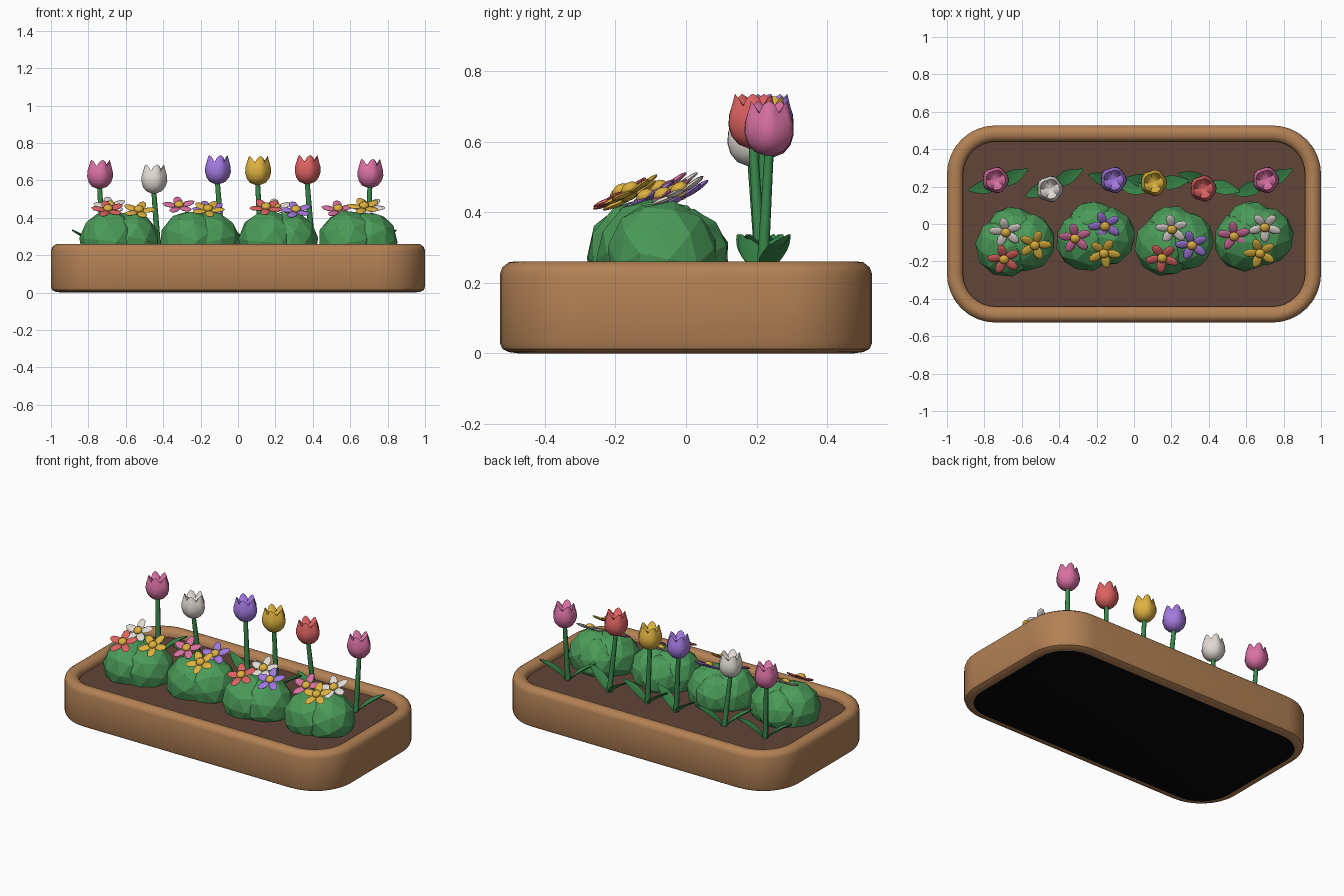
import bpy, bmesh, math, random
from math import sin, cos, pi, tau
from mathutils import Vector, Matrix

random.seed(4)
cube = bpy.data.objects.get("Cube")
if cube:
    bpy.data.objects.remove(cube, do_unlink=True)


def material(name, rgb):
    m = bpy.data.materials.new(name)
    m.use_nodes = True
    m.diffuse_color = (*rgb, 1)
    m.node_tree.nodes["Principled BSDF"].inputs["Base Color"].default_value = (*rgb, 1)
    return m


terracotta = material("terracotta", (.45, .22, .09))
soil_brown = material("soil brown", (.12, .06, .04))
bush_green = material("bush green", (.07, .33, .10))
stem_green = material("stem green", (.04, .25, .07))
base_black = material("base black", (.002, .002, .002))
pink = material("pink", (.68, .16, .36))
white = material("white", (.75, .70, .65))
purple = material("purple", (.36, .19, .73))
gold = material("gold", (.72, .44, .05))
red = material("red", (.72, .12, .12))


def finish(name, bm, mats, smooth=None):
    bmesh.ops.recalc_face_normals(bm, faces=bm.faces)
    mesh = bpy.data.meshes.new(name)
    bm.to_mesh(mesh)
    bm.free()
    obj = bpy.data.objects.new(name, mesh)
    bpy.context.collection.objects.link(obj)
    for m in mats:
        mesh.materials.append(m)
    if smooth:
        bpy.ops.object.select_all(action="DESELECT")
        obj.select_set(True)
        bpy.context.view_layer.objects.active = obj
        bpy.ops.object.shade_smooth_by_angle(angle=math.radians(smooth))
    return obj


def loft(bm, rings, cap_start=True, cap_end=True):
    """Bridge closed rings of points into a skin."""
    loops = [[bm.verts.new(p) for p in ring] for ring in rings]
    n = len(loops[0])
    for a, b in zip(loops, loops[1:]):
        for i in range(n):
            j = (i + 1) % n
            bm.faces.new((a[i], a[j], b[j], b[i]))
    if cap_start:
        bm.faces.new(loops[0][::-1])
    if cap_end:
        bm.faces.new(loops[-1])


def rounded_rect(inset, z, corner=.26, steps=8):
    hx, hy, r = 1 - inset, .527 - inset, corner - inset
    pts = []
    for q, (sx, sy) in enumerate(((1, 1), (-1, 1), (-1, -1), (1, -1))):
        for i in range(steps + 1):
            a = (q + i / steps) * pi / 2
            pts.append((sx * (hx - r) + r * cos(a), sy * (hy - r) + r * sin(a), z))
    return pts


# Planter box: rounded walls and rim, dark underside
bm = bmesh.new()
wall = ((.055, 0), (.025, .004), (.007, .013), (0, .03), (0, .225), (.007, .244), (.025, .258),
        (.04, .26), (.06, .258), (.078, .247), (.086, .23), (.086, .18))
loft(bm, [rounded_rect(i, z) for i, z in wall], cap_end=False)
for f in bm.faces:
    f.material_index = int(len(f.verts) > 4)
finish("planter_box", bm, [terracotta, base_black], 40)

# Soil bed
bm = bmesh.new()
loft(bm, [rounded_rect(.08, .18), rounded_rect(.08, .215)])
finish("soil", bm, [soil_brown])


# Bushes: three faceted lobes each
def bush(name, x, y):
    bm = bmesh.new()
    for dx, dy, r in ((-.05, -.03, .165), (.055, -.005, .16), (-.015, .045, .14)):
        spin = Matrix.Rotation(random.uniform(0, tau), 4, "Z") @ Matrix.Rotation(random.uniform(0, 1), 4, "X")
        place = Matrix.Translation((x + dx, y + dy, .275))
        bmesh.ops.create_icosphere(bm, subdivisions=2, radius=r, matrix=place @ spin)
    finish(name, bm, [bush_green])


for i, (x, y) in enumerate(((-.635, -.09), (-.205, -.06), (.215, -.085), (.64, -.06))):
    bush(f"bush_{i + 1}", x, y)


# Small star flowers: flat petals around a gold centre, tilted to the front
def star_flower(name, x, y, z, colour):
    bm = bmesh.new()
    tilt = Matrix.Translation((x, y, z)) @ Matrix.Rotation(.5, 4, "X")
    turn = random.uniform(0, tau)
    for k in range(5):
        m = (tilt @ Matrix.Rotation(turn + k * tau / 5, 4, "Z") @ Matrix.Translation((.05, 0, 0))
             @ Matrix.Rotation(-.12, 4, "Y") @ Matrix.Diagonal((.042, .025, .008, 1)))
        bmesh.ops.create_uvsphere(bm, u_segments=8, v_segments=6, radius=1, matrix=m)
    petals = set(bm.faces)
    m = tilt @ Matrix.Translation((0, 0, .008)) @ Matrix.Diagonal((.027, .027, .018, 1))
    bmesh.ops.create_icosphere(bm, subdivisions=2, radius=1, matrix=m)
    for f in bm.faces:
        f.material_index = int(f not in petals)
    finish(name, bm, [colour, gold], 60)


blooms = ((-.685, -.043, .465, white), (-.695, -.187, .445, red), (-.53, -.112, .44, gold),
          (-.315, -.075, .465, pink), (-.155, -.01, .445, purple), (-.16, -.155, .445, gold),
          (.203, -.027, .455, white), (.31, -.112, .44, purple), (.15, -.18, .455, red),
          (.535, -.064, .445, pink), (.70, -.016, .46, white), (.674, -.155, .46, gold))
for i, b in enumerate(blooms):
    star_flower(f"star_flower_{i + 1}", *b)


# Tulip cup: closed bulb with a scalloped, hollow top
def tulip_head(name, x, y, top, colour):
    bm = bmesh.new()
    n = 20
    shape = ((.012, 0), (.042, .012), (.062, .035), (.072, .065), (.070, .095), (.062, .125),
             (.054, .155), (.04, .135), (.022, .115), (.006, .11))
    rings = []
    for r, h in shape:
        scallop = max(0, h - .095) / .06 if r > .03 else 0
        ring = []
        for i in range(n):
            a = i * tau / n
            wave = abs(cos(2.5 * a)) - 1
            rr = r * (1 + .10 * wave * min(1, h / .06))
            ring.append((x + rr * cos(a), y + rr * sin(a), top - .155 + h + .035 * wave * scallop))
        rings.append(ring)
    loft(bm, rings)
    finish(name, bm, [colour], 50)


def stem(name, base, tip):
    bm = bmesh.new()
    rings = []
    for t in (0, .5, 1):
        c = base.lerp(tip, t)
        r = .017 - .004 * t
        rings.append([(c.x + r * cos(k * tau / 8), c.y + r * sin(k * tau / 8), c.z) for k in range(8)])
    loft(bm, rings)
    finish(name, bm, [stem_green], 50)


# Leaf: folded blade that arcs outward and upward from the stem foot
def leaf(name, base, angle, length):
    bm = bmesh.new()
    out = Vector((cos(angle), sin(angle), 0))
    side = Vector((-sin(angle), cos(angle), 0))
    rings = []
    for i in range(7):
        t = i / 6
        c = base + out * length * t + Vector((0, 0, .13 * t ** .8))
        w = .004 + .034 * sin(pi * t ** .8)
        lift = Vector((0, 0, .35 * w))
        thick = Vector((0, 0, .006))
        rings.append([c + side * w + lift, c + thick * .5, c - side * w + lift, c - thick])
    loft(bm, rings)
    finish(name, bm, [stem_green], 50)


# Tulips: head x, y, top height, lean of the foot, leaf directions, colour
tulips = ((-.74, .235, .71, .02, (3.35, .47), pink), (-.45, .187, .685, .025, (3.55, .47), white),
          (-.11, .235, .735, .03, (2.85, -.25), purple), (.105, .22, .73, .02, (2.95, .1), gold),
          (.37, .19, .735, .03, (2.8, -.25), red), (.705, .235, .715, -.01, (3.5, .47), pink))
for i, (x, y, top, lean, ways, colour) in enumerate(tulips):
    foot = Vector((x + lean, .215, .205))
    tulip_head(f"tulip_head_{i + 1}", x, y, top, colour)
    stem(f"tulip_stem_{i + 1}", foot, Vector((x, y, top - .145)))
    for side, way in zip(("left", "right"), ways):
        leaf(f"tulip_leaf_{side}_{i + 1}", foot, way, .17)
